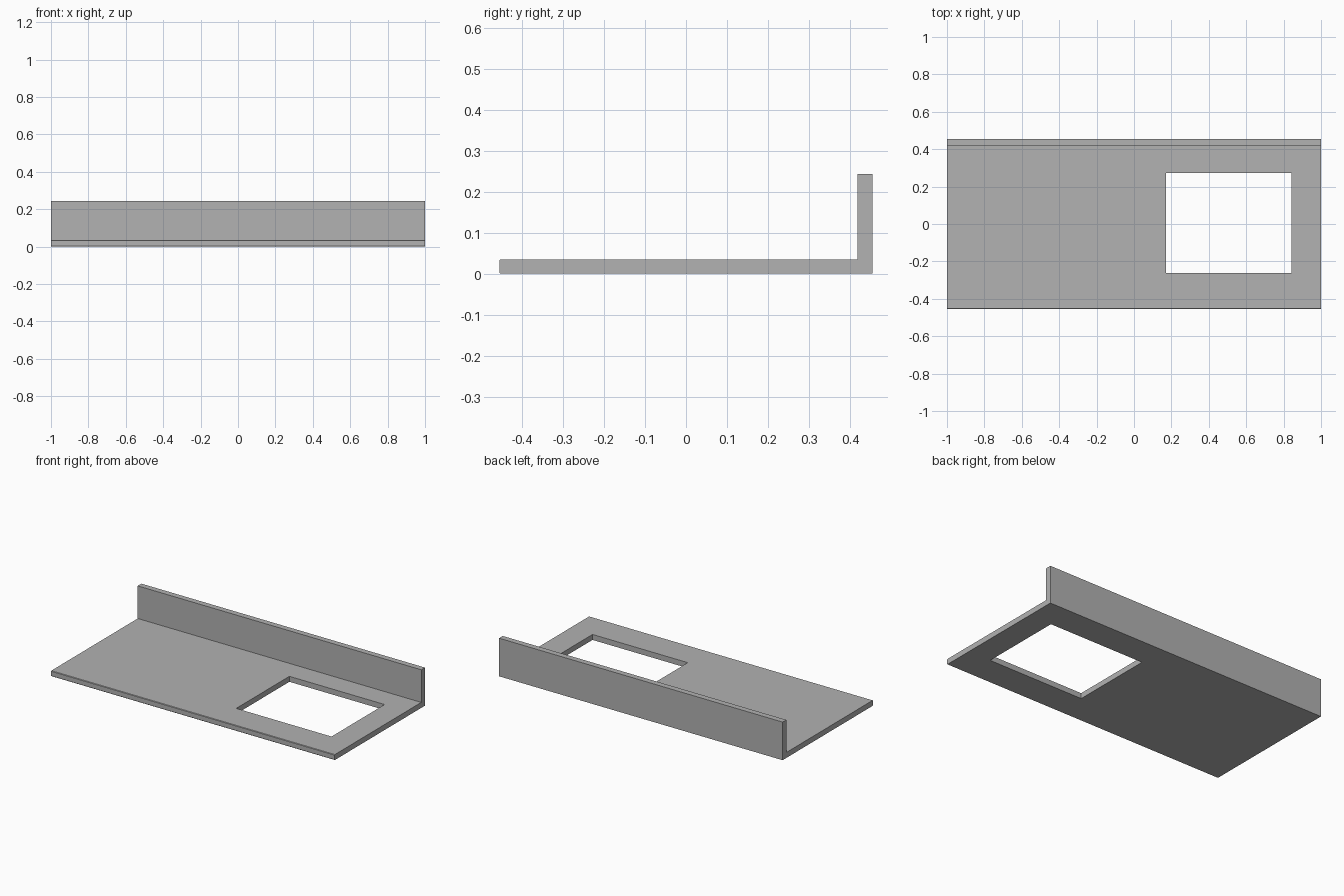
import bpy
import bmesh

cube = bpy.data.objects.get("Cube")
if cube:
    bpy.data.objects.remove(cube, do_unlink=True)

# Plain grey stone
GREY = (0.445, 0.445, 0.445, 1)
stone = bpy.data.materials.new("grey stone")
stone.use_nodes = True
stone.diffuse_color = GREY
stone.node_tree.nodes["Principled BSDF"].inputs["Base Color"].default_value = GREY

HALF_X, HALF_Y = 1.0, 0.455
SLAB_Z, SPLASH_Z, SPLASH_Y = 0.035, 0.243, 0.418
EASE = 0.003  # eased front edge


def add_object(name, bm):
    bmesh.ops.recalc_face_normals(bm, faces=bm.faces)
    mesh = bpy.data.meshes.new(name)
    bm.to_mesh(mesh)
    bm.free()
    mesh.materials.append(stone)
    obj = bpy.data.objects.new(name, mesh)
    bpy.context.collection.objects.link(obj)
    return obj


def extrude(bm, face, offset):
    result = bmesh.ops.extrude_face_region(bm, geom=[face])
    verts = [v for v in result["geom"] if isinstance(v, bmesh.types.BMVert)]
    bmesh.ops.translate(bm, verts=verts, vec=offset)


# Countertop with upstand: one L-shaped profile swept along x
profile = [
    (-HALF_Y + EASE, 0), (HALF_Y, 0), (HALF_Y, SPLASH_Z), (SPLASH_Y, SPLASH_Z),
    (SPLASH_Y, SLAB_Z), (-HALF_Y + EASE, SLAB_Z),
    (-HALF_Y, SLAB_Z - EASE), (-HALF_Y, EASE),
]
bm = bmesh.new()
end = bm.faces.new([bm.verts.new((-HALF_X, y, z)) for y, z in profile])
extrude(bm, end, (2 * HALF_X, 0, 0))
countertop = add_object("countertop", bm)

# Rectangular sink opening
x0, x1, y0, y1 = 0.171, 0.843, -0.262, 0.273
bm = bmesh.new()
base = bm.faces.new([bm.verts.new((x, y, -0.1))
                     for x, y in ((x0, y0), (x1, y0), (x1, y1), (x0, y1))])
extrude(bm, base, (0, 0, 0.3))
cutter = add_object("sink_opening_cutter", bm)
cutter.hide_render = True
cutter.hide_viewport = True
cutter.display_type = "WIRE"

cut = countertop.modifiers.new("sink opening", "BOOLEAN")
cut.operation = "DIFFERENCE"
cut.solver = "EXACT"
cut.object = cutter
